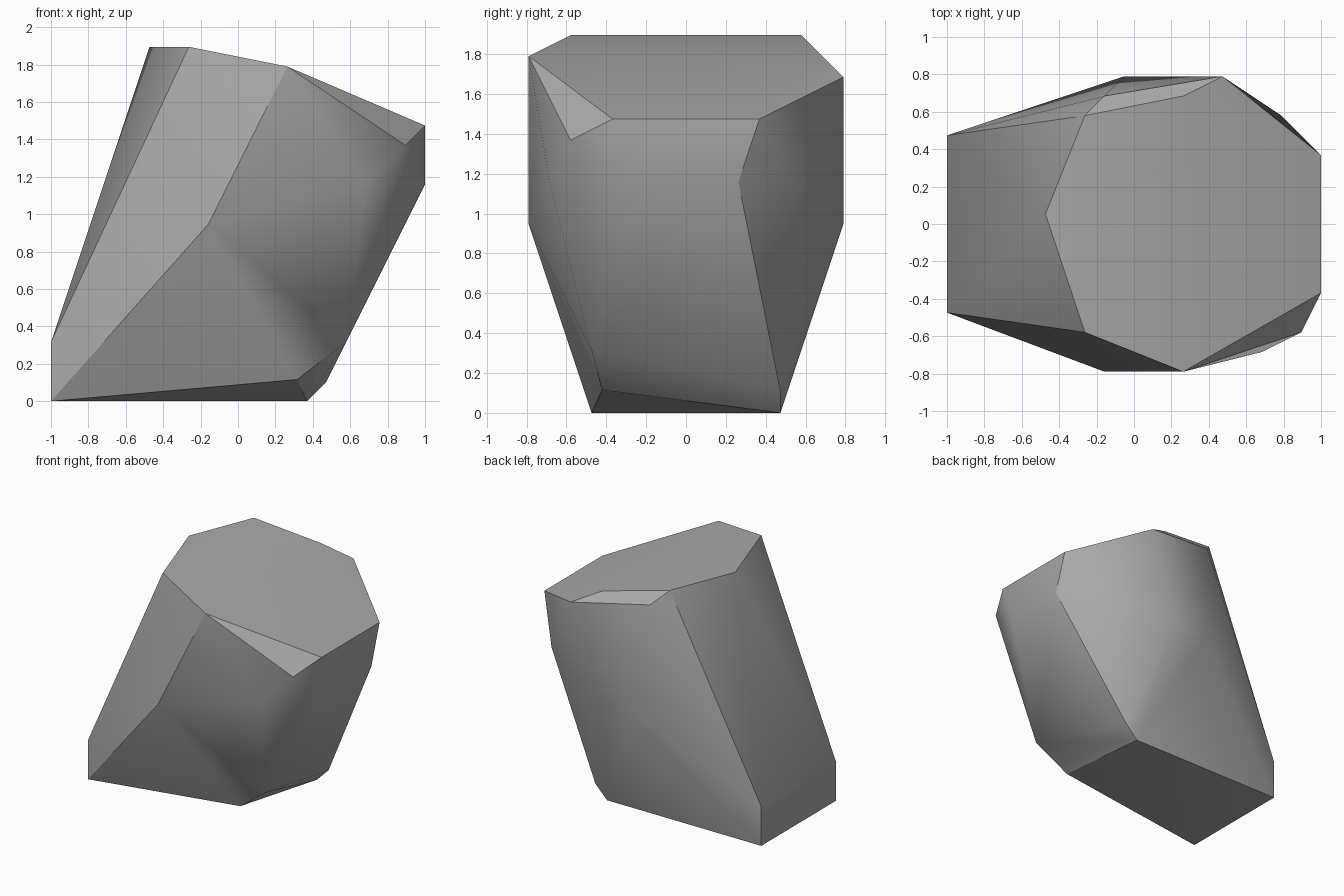
import bpy
import bmesh
from math import radians
from mathutils import Vector

default_cube = bpy.data.objects.get("Cube")
if default_cube:
    bpy.data.objects.remove(default_cube, do_unlink=True)

# Rock corners lie on a coarse grid, counted from the left, front and bottom
STEPS_WIDE, STEPS_DEEP = 19, 15
UNIT = 2 / STEPS_WIDE

base_corners = [(0, 3, 0), (0, 12, 0), (13, 12, 0), (12.5, 3.5, 1.1),
                (14, 12, 1), (0, 3, 3), (0, 12, 3), (15, 3, 3)]
waist_corners = [(8, 0, 9), (9, 15, 9), (12, 15, 9), (16, 1, 11),
                 (17, 13, 11), (19, 5, 11), (19, 10, 11), (18, 2, 13)]
crown_corners = [(5, 8, 18), (7, 2, 18), (7, 13, 18), (8, 14, 17), (12, 14, 17),
                 (12, 0, 17), (14, 15, 16), (19, 4, 14), (19, 11, 14)]


def grid_point(corner):
    """Turn grid steps into a centred position standing on the ground."""
    x, y, z = corner
    return Vector((x - STEPS_WIDE / 2, y - STEPS_DEEP / 2, z)) * UNIT


def make_material(name, colour):
    material = bpy.data.materials.new(name)
    material.use_nodes = True
    material.diffuse_color = colour
    shader = material.node_tree.nodes["Principled BSDF"]
    shader.inputs["Base Color"].default_value = colour
    shader.inputs["Roughness"].default_value = 0.9
    return material


# Rock body: a hull stretched over the corners
bm = bmesh.new()
for corner in base_corners + waist_corners + crown_corners:
    bm.verts.new(grid_point(corner))
hull = bmesh.ops.convex_hull(bm, input=bm.verts[:])
loose = [v for v in bm.verts if not v.link_faces]
bmesh.ops.delete(bm, geom=loose, context='VERTS')
bmesh.ops.dissolve_limit(bm, angle_limit=radians(1),
                         verts=bm.verts[:], edges=bm.edges[:])
bmesh.ops.recalc_face_normals(bm, faces=bm.faces[:])

mesh = bpy.data.meshes.new("rock")
bm.to_mesh(mesh)
bm.free()
mesh.materials.append(make_material("stone grey", (0.4, 0.4, 0.4, 1)))

rock = bpy.data.objects.new("rock", mesh)
bpy.context.collection.objects.link(rock)

# Soft shading across shallow creases, hard edges elsewhere
bpy.ops.object.select_all(action='DESELECT')
rock.select_set(True)
bpy.context.view_layer.objects.active = rock
bpy.ops.object.shade_smooth_by_angle(angle=radians(30))
